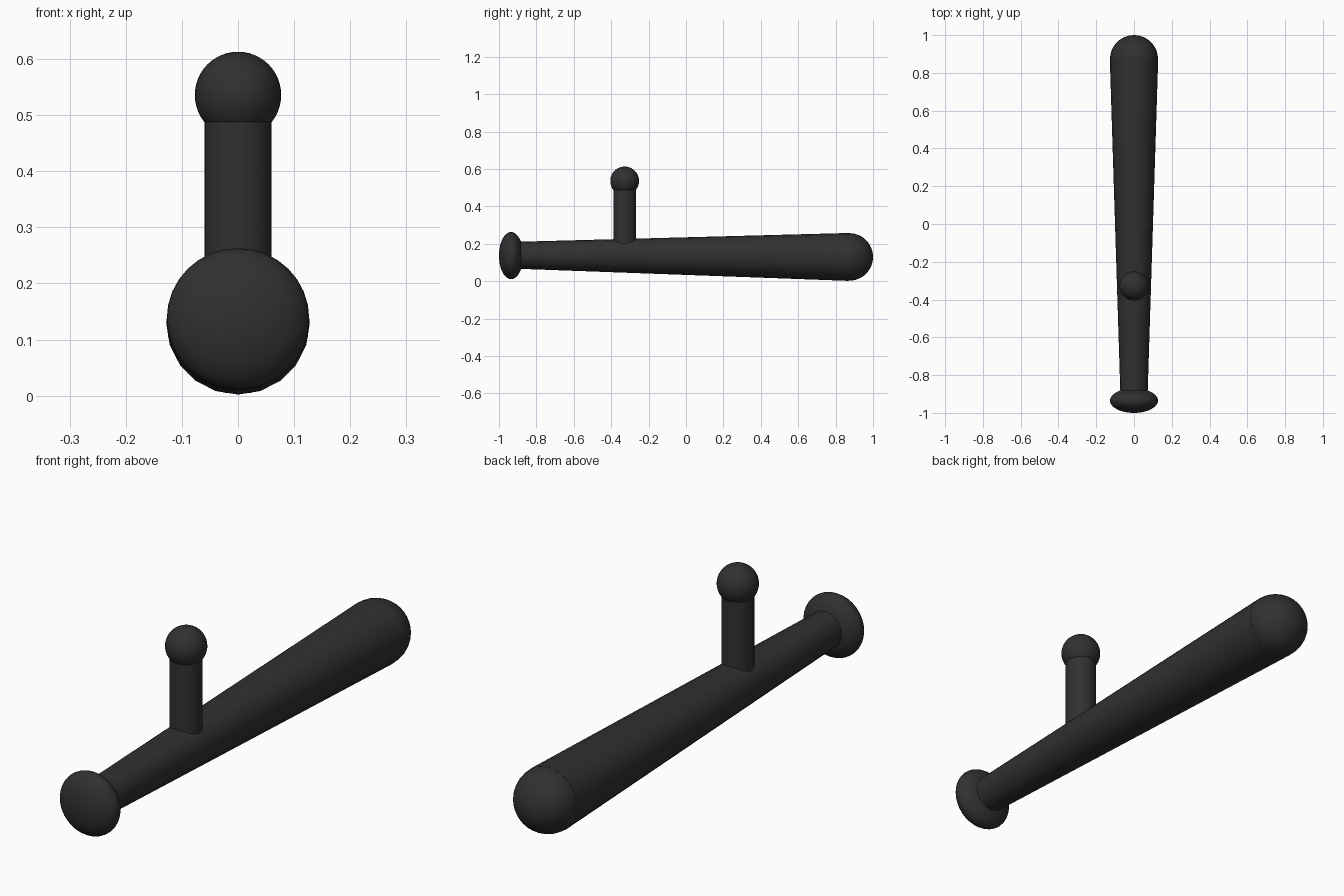
import bpy
from math import radians
from mathutils import Vector

if "Cube" in bpy.data.objects:
    bpy.data.objects.remove(bpy.data.objects["Cube"])

mat = bpy.data.materials.new("black_rubber")
mat.diffuse_color = (0.03, 0.03, 0.03, 1)
mat.use_nodes = True
mat.node_tree.nodes["Principled BSDF"].inputs["Base Color"].default_value = mat.diffuse_color


def finish(name):
    ob = bpy.context.object
    ob.name = name
    ob.data.materials.append(mat)
    bpy.ops.object.shade_smooth_by_angle(angle=radians(40))
    return ob


def ball(name, loc, scale, rot=(0, 0, 0)):
    bpy.ops.mesh.primitive_uv_sphere_add(segments=32, ring_count=24, radius=1,
                                         location=loc, rotation=rot)
    bpy.context.object.scale = scale
    return finish(name)


def rod(name, a, b, r1, r2, sides):
    a, b = Vector(a), Vector(b)
    d = b - a
    bpy.ops.mesh.primitive_cone_add(vertices=sides, radius1=r1, radius2=r2, depth=d.length,
                                    location=(a + b) / 2,
                                    rotation=d.to_track_quat('Z', 'Y').to_euler())
    return finish(name)


# Tapered shaft, tilted very slightly so the thick end rests on the ground
rod("shaft", (0, -0.935, 0.139), (0, 0.87, 0.13), 0.071, 0.128, 20)

# Rounded tip at the thick end
ball("tip", (0, 0.873, 0.13), (0.127, 0.127, 0.127), (radians(90), 0, 0))

# Flattened pommel at the thin end
ball("pommel", (0, -0.935, 0.137), (0.127, 0.126, 0.065), (radians(90), 0, 0))

# Side handle with a ball knob
rod("side_handle", (0, -0.328, 0.14), (0, -0.328, 0.536), 0.06, 0.06, 32)
ball("handle_knob", (0, -0.328, 0.536), (0.077, 0.077, 0.077))
